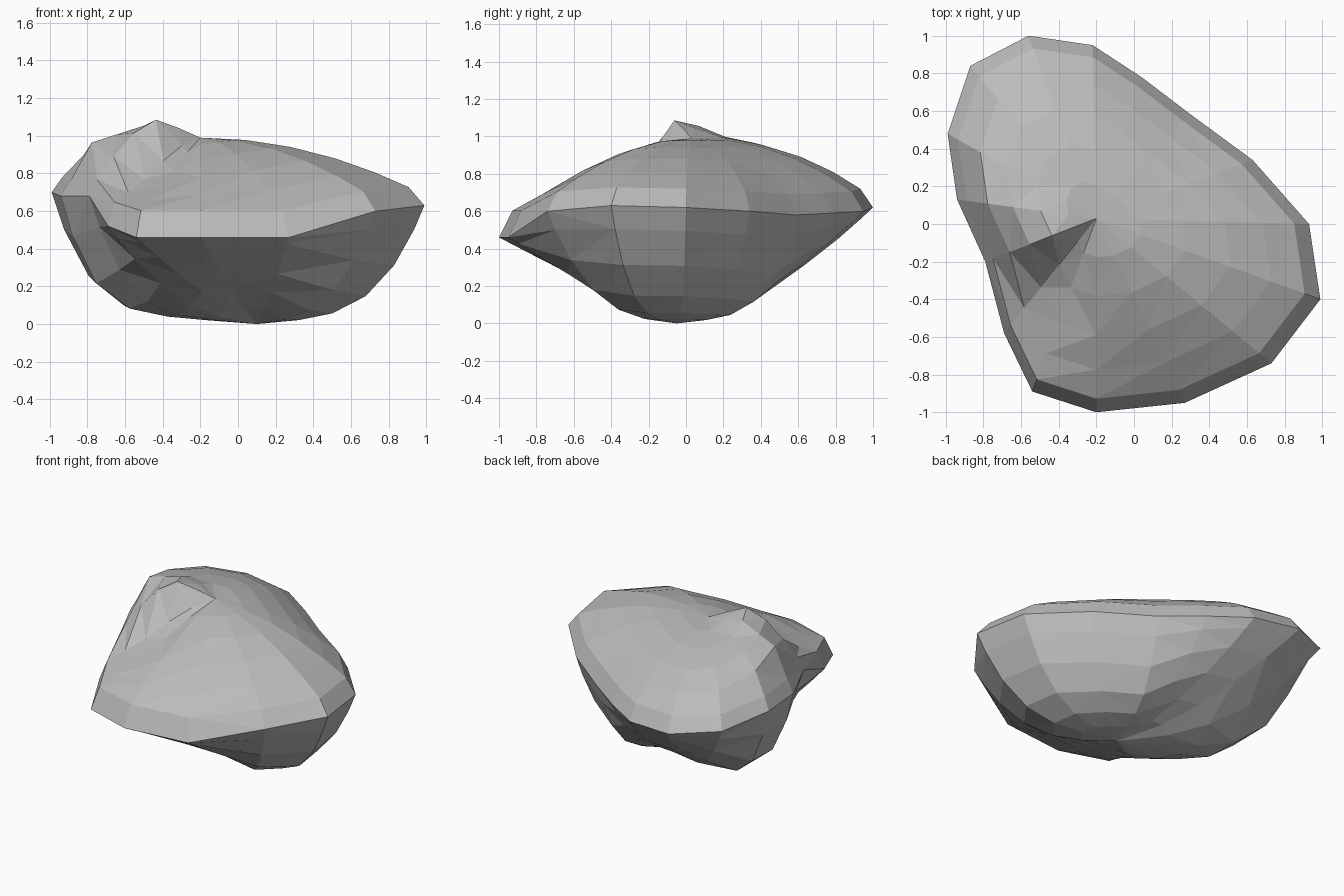
import bpy
import bmesh
from math import exp
from mathutils import Vector

default = bpy.data.objects.get("Cube")
if default:
    bpy.data.objects.remove(default, do_unlink=True)

# Rim of the boulder: x, y, z, fullness of the crown, fullness of the belly
RIM = [
    (.99, -.4, .63, 2, 4), (.93, 0, .62, 2, 4), (.63, .34, .6, 2, 4.2),
    (.29, .59, .58, 2.2, 4.5), (.04, .78, .59, 2.2, 2.5), (-.22, .95, .6, 2.2, 1.7),
    (-.56, 1, .62, 2.3, 1.7), (-.87, .84, .66, 2.8, 2.6), (-.99, .48, .7, 5, 6),
    (-.94, .13, .68, 12, 7), (-.79, -.2, .68, 3.5, 5), (-.69, -.58, .52, .9, 2.2),
    (-.54, -.89, .46, .9, 1.3), (-.2, -1, .46, 1.4, 1.1), (.27, -.95, .46, 1.8, 1.3),
    (.73, -.74, .6, 1.9, 3.2),
]
CROWN = Vector((-.2, .03, .99))
BASE = Vector((.1, -.05, 0))
LIP = .93
CREST = Vector((-.46, -.05))


def crown_point(column, s):
    """Point on the upper surface, s running from the centre to the rim."""
    rim, fullness = Vector(column[:3]), column[3]
    rise = .27 + .73 * (1 - (s / LIP) ** fullness)
    point = CROWN.lerp(rim, s)
    point.z = rim.z + (CROWN.z - rim.z) * rise
    point.z += .11 * exp(-(point.xy - CREST).length_squared / .03)
    return point


def belly_point(column, s):
    """Point on the underside, s running from the centre to the rim."""
    rim, fullness = Vector(column[:3]), column[4]
    point = BASE.lerp(rim, s)
    point.z = rim.z * (.12 * s + .88 * s ** fullness)
    return point


# Stack the rings from underside to crown
rings = [[belly_point(c, s) for c in RIM] for s in (.25, .45, .65, .82, .94, 1)]
rings += [[crown_point(c, s) for c in RIM] for s in (LIP, .78, .6, .4, .2)]

bm = bmesh.new()
loops = [[bm.verts.new(p) for p in ring] for ring in rings]
count = len(RIM)
for low, high in zip(loops, loops[1:]):
    for i in range(count):
        j = (i + 1) % count
        bm.faces.new((low[i], low[j], high[j], high[i]))

# Close the two ends with fans
for loop, centre in ((loops[0], BASE), (loops[-1], CROWN)):
    tip = bm.verts.new(centre)
    for i in range(count):
        bm.faces.new((loop[i], loop[(i + 1) % count], tip))
bmesh.ops.recalc_face_normals(bm, faces=bm.faces)
bmesh.ops.triangulate(bm, faces=bm.faces)

mesh = bpy.data.meshes.new("boulder")
bm.to_mesh(mesh)
bm.free()
boulder = bpy.data.objects.new("boulder", mesh)
bpy.context.collection.objects.link(boulder)

# Plain grey stone
stone = bpy.data.materials.new("grey_stone")
stone.use_nodes = True
colour = (.5, .5, .5, 1)
stone.diffuse_color = colour
stone.node_tree.nodes["Principled BSDF"].inputs["Base Color"].default_value = colour
mesh.materials.append(stone)
